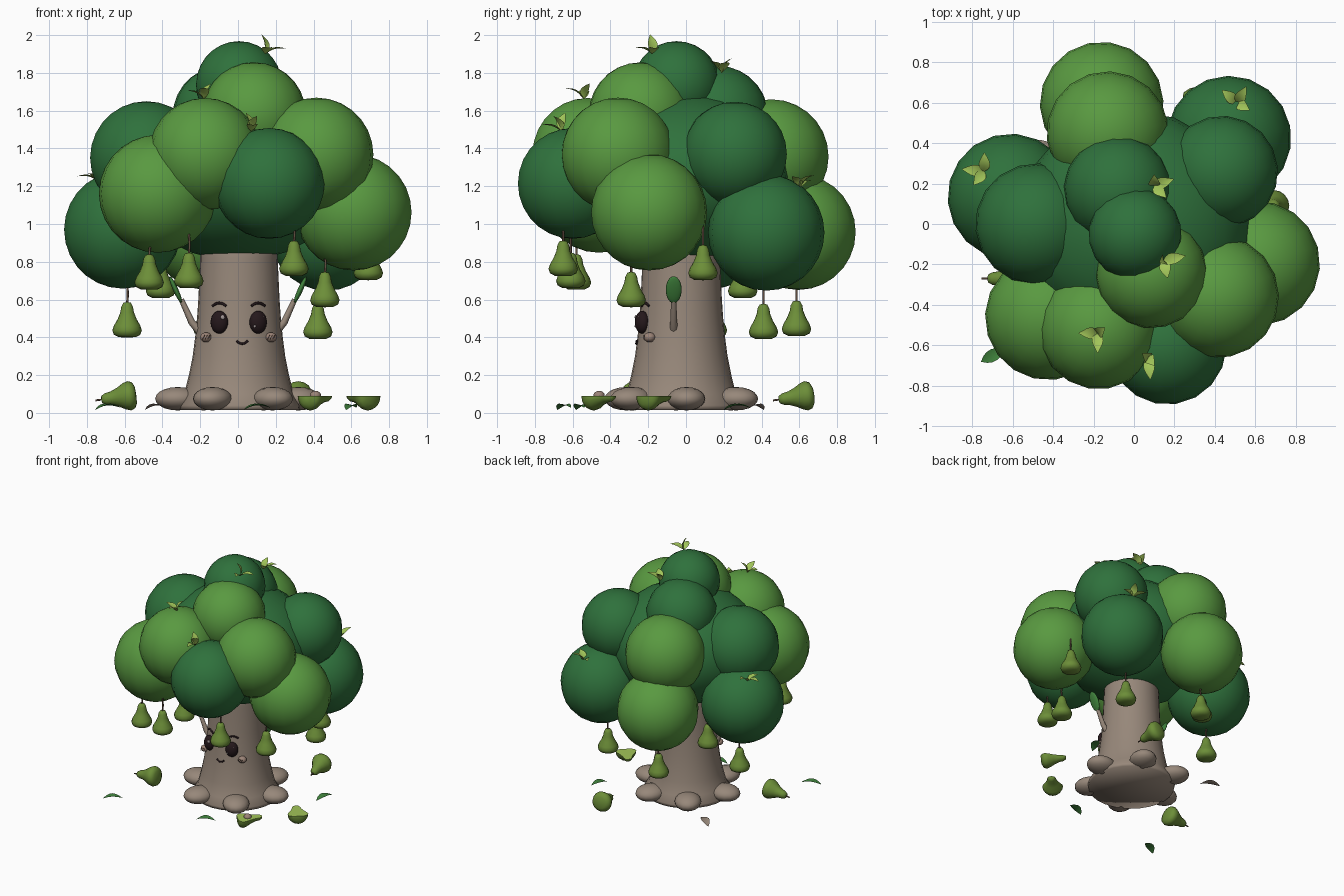
import bpy, bmesh, math
from mathutils import Vector, Matrix

if "Cube" in bpy.data.objects:
    bpy.data.objects.remove(bpy.data.objects["Cube"])


def material(name, r, g, b):
    m = bpy.data.materials.new(name)
    m.use_nodes = True
    m.diffuse_color = (r, g, b, 1)
    m.node_tree.nodes["Principled BSDF"].inputs["Base Color"].default_value = (r, g, b, 1)
    return m


DARK = material("dark foliage", 0.028, 0.165, 0.045)
LIGHT = material("light foliage", 0.10, 0.32, 0.052)
BARK = material("bark", 0.31, 0.245, 0.195)
PEAR = material("pear skin", 0.15, 0.27, 0.04)
SPROUT = material("fresh leaf and flesh", 0.36, 0.56, 0.10)
LEAF = material("leaf green", 0.05, 0.22, 0.045)
STEM = material("stem brown", 0.13, 0.08, 0.055)
INK = material("face dark", 0.018, 0.009, 0.011)
CHEEK = material("cheek", 0.33, 0.23, 0.185)
GLINT = material("eye glint", 0.35, 0.3, 0.3)


def finish(name, bm, mats, matrix=None):
    bmesh.ops.recalc_face_normals(bm, faces=bm.faces)
    if matrix:
        bmesh.ops.transform(bm, matrix=matrix, verts=bm.verts)
    me = bpy.data.meshes.new(name)
    bm.to_mesh(me)
    bm.free()
    for m in mats:
        me.materials.append(m)
    ob = bpy.data.objects.new(name, me)
    bpy.context.scene.collection.objects.link(ob)
    return ob


def place(loc, up=(0, 0, 1)):
    """Put a part at loc with its z axis along up."""
    rot = Vector(up).to_track_quat('Z', 'Y').to_matrix().to_4x4()
    return Matrix.Translation(loc) @ rot


def ball(name, loc, size, mat, up=(0, 0, 1), spin=0.0, seg=18, rings=14):
    bm = bmesh.new()
    bmesh.ops.create_uvsphere(bm, u_segments=seg, v_segments=rings, radius=1)
    for f in bm.faces:
        f.smooth = True
    turn = Matrix.Rotation(spin, 4, 'Z') @ Matrix.Diagonal((*size, 1))
    return finish(name, bm, [mat], place(loc, up) @ turn)


def lathe(profile, seg):
    """Revolve (radius, height) pairs around z."""
    bm = bmesh.new()
    verts = [bm.verts.new((r, 0, z)) for r, z in profile]
    edges = [bm.edges.new(p) for p in zip(verts, verts[1:])]
    bmesh.ops.spin(bm, geom=verts + edges, cent=(0, 0, 0), axis=(0, 0, 1),
                   angle=math.tau, steps=seg, use_duplicate=False)
    bmesh.ops.remove_doubles(bm, verts=bm.verts, dist=0.0005)
    for f in bm.faces:
        f.smooth = True
    return bm


def stroke(name, points, width, mat, tip=1.0):
    cu = bpy.data.curves.new(name, 'CURVE')
    cu.dimensions = '3D'
    cu.bevel_depth = width
    cu.bevel_resolution = 2
    cu.use_fill_caps = True
    sp = cu.splines.new('POLY')
    sp.points.add(len(points) - 1)
    for i, p in enumerate(points):
        sp.points[i].co = (*p, 1)
        sp.points[i].radius = 1 + (tip - 1) * i / (len(points) - 1)
    sp.use_smooth = True
    cu.materials.append(mat)
    ob = bpy.data.objects.new(name, cu)
    bpy.context.scene.collection.objects.link(ob)


def leaf(name, base, direction, length, width, mat):
    """Pointed leaf folded along its midrib, growing along direction."""
    bm = bmesh.new()
    rows = []
    for i in range(7):
        t = i / 6
        w = width / 2 * math.sin(math.pi * t ** 0.85) + 0.001
        sag = 0.12 * length * math.sin(math.pi * t)
        rows.append([bm.verts.new((s * w, sag + abs(s) * w * 0.3, t * length)) for s in (-1, 0, 1)])
    for a, b in zip(rows, rows[1:]):
        for j in (0, 1):
            bm.faces.new((a[j], a[j + 1], b[j + 1], b[j])).smooth = True
    finish(name, bm, [mat], place(base, direction))


# Foliage: a broad core and overlapping puffs (x, y, z, radius)
ball("foliage_core", (0, 0, 1.25), (0.58, 0.56, 0.445), DARK)
dark_puffs = [(-0.61, 0.135, 0.97, 0.312), (-0.485, 0, 1.35, 0.3), (0.165, -0.6, 1.215, 0.293),
              (0.005, -0.05, 1.738, 0.23), (-0.08, 0.17, 1.57, 0.267),
              (0.435, 0.258, 1.37, 0.277), (0.47, 0.425, 0.955, 0.308)]
light_puffs = [(0.612, -0.195, 1.062, 0.308), (0.415, -0.36, 1.367, 0.302), (-0.425, -0.46, 1.16, 0.312),
               (-0.175, -0.52, 1.37, 0.297), (0.085, -0.24, 1.58, 0.276),
               (-0.16, 0.595, 0.957, 0.306), (-0.13, 0.452, 1.357, 0.303)]
for label, puffs, mat in (("dark", dark_puffs, DARK), ("light", light_puffs, LIGHT)):
    for x, y, z, r in puffs:
        ball(label + "_foliage_puff", (x, y, z), (r, r, r), mat, spin=x * 3)

# Trunk with flared foot
TY = -0.025
trunk_profile = [(0, 0.015), (0.32, 0.015), (0.325, 0.04), (0.29, 0.1), (0.265, 0.2), (0.245, 0.3),
                 (0.232, 0.4), (0.222, 0.5), (0.215, 0.6), (0.205, 0.82), (0.2, 1.1), (0, 1.1)]
finish("trunk", lathe(trunk_profile, 28), [BARK], Matrix.Translation((0.005, TY, 0)))

# Root knobs around the foot
for k in range(6):
    a = math.radians(5 + 60 * k)
    ball("root", (0.32 * math.cos(a), TY + 0.32 * math.sin(a), 0.075),
         (0.12, 0.1, 0.062), BARK, spin=a, seg=16, rings=10)


def skin(x, z):
    """Front surface of the trunk at x, z."""
    for (r0, z0), (r1, z1) in zip(trunk_profile[1:], trunk_profile[2:]):
        if z0 <= z <= z1:
            r = r0 + (r1 - r0) * (z - z0) / (z1 - z0)
            return TY - math.sqrt(r * r - (x - 0.005) ** 2)


# Face and arms, mirrored
for s, side in ((1, "left"), (-1, "right")):
    ex, ez = 0.004 + 0.103 * s, 0.48
    ball(side + "_eye", (ex, skin(ex, ez) - 0.008, ez), (0.048, 0.036, 0.06), INK, spin=0.4 * s)
    for dx, dz, r in ((0.018, 0.026, 0.012), (-0.018, -0.022, 0.007)):
        ball(side + "_eye_glint", (ex + dx, skin(ex + dx, ez) - 0.034, ez + dz), (r, 0.006, r), GLINT, seg=10, rings=6)
    brow = []
    for i in range(7):
        t = i / 3 - 1
        x, z = ex + 0.036 * t, 0.582 - 0.016 * t * t
        brow.append((x, skin(x, z) - 0.002, z))
    stroke(side + "_brow", brow, 0.007, INK)
    cx = 0.003 + 0.172 * s
    cy = skin(cx, 0.4) - 0.01
    ball(side + "_cheek", (cx, cy, 0.4), (0.032, 0.032, 0.026), CHEEK, seg=14, rings=10)
    for d in (-0.011, 0.003, 0.017):
        stroke(side + "_cheek_mark", [(cx + d - 0.008, cy - 0.03, 0.39), (cx + d + 0.004, cy - 0.03, 0.412)], 0.002, STEM)
    shoulder, wrist = Vector((0.2 * s, -0.065, 0.43)), Vector((0.3 * s, -0.065, 0.6))
    stroke(side + "_arm", [shoulder, (0.245 * s, -0.065, 0.48), wrist], 0.023, BARK, tip=0.6)
    ball(side + "_hand_leaf", (0.33 * s, -0.065, 0.652), (0.014, 0.042, 0.078), LEAF, up=(0.45 * s, 0, 1),
         spin=math.pi / 2 if abs((Vector((0.45 * s, 0, 1)).to_track_quat('Z', 'Y') @ Vector((1, 0, 0))).y) > 0.7 else 0)
smile = []
for i in range(7):
    t = i / 3 - 1
    x, z = 0.022 + 0.03 * t, 0.366 + 0.016 * t * t
    smile.append((x, skin(x, z) - 0.002, z))
stroke("smile", smile, 0.006, INK)

# Hanging pears (x, y, top of the fruit)
pear_profile = [(0, 0), (0.02, -0.004), (0.031, -0.025), (0.036, -0.055), (0.05, -0.09), (0.07, -0.125),
                (0.078, -0.15), (0.07, -0.173), (0.045, -0.186), (0, -0.188)]
for x, y, z in [(-0.587, 0.14, 0.587), (-0.47, -0.58, 0.84), (-0.26, -0.61, 0.848), (0.296, -0.65, 0.912),
                (0.46, -0.29, 0.747), (0.423, 0.41, 0.578), (-0.41, 0.3, 0.795), (0.69, 0.09, 0.89),
                (-0.16, 0.585, 0.594)]:
    finish("hanging_pear", lathe(pear_profile, 16), [PEAR], Matrix.Translation((x, y, z)))
    stroke("pear_stem", [(x, y, z - 0.01), (x + 0.004, y, z + 0.04), (x, y, z + 0.1)], 0.006, STEM)

# Whole pears lying on the ground
for tip, up in (((-0.725, -0.27, 0.07), (-1, 0, -0.14)), ((0.34, 0.49, 0.07), (0.15, -1, -0.14))):
    finish("fallen_pear", lathe(pear_profile, 16), [PEAR], place(tip, up))
    d = Vector(up).normalized()
    stroke("fallen_stem", [tip, Vector(tip) + d * 0.03], 0.005, STEM)

# Halved pears with the cut face up
for x, y, turn in ((0.41, -0.46, 0.8), (0.66, -0.17, 2.3)):
    bm = lathe(pear_profile, 16)
    bmesh.ops.transform(bm, verts=bm.verts, matrix=Matrix.Rotation(math.pi / 2, 4, 'Y') @ Matrix.Translation((0, 0, 0.11)))
    geom = bm.verts[:] + bm.edges[:] + bm.faces[:]
    cut = bmesh.ops.bisect_plane(bm, geom=geom, plane_co=(0, 0, 0), plane_no=(0, 0, 1), clear_outer=True)
    rim = [e for e in cut["geom_cut"] if isinstance(e, bmesh.types.BMEdge)]
    for f in bmesh.ops.holes_fill(bm, edges=rim)["faces"]:
        f.material_index = 1
        f.smooth = False
        for e in f.edges:
            e.smooth = False
    finish("halved_pear", bm, [PEAR, SPROUT], Matrix.Translation((x, y, 0.09)) @ Matrix.Rotation(turn, 4, 'Z'))
    if x < 0.5:
        ball("pear_pit", (x, y, 0.092), (0.03, 0.03, 0.025), CHEEK, seg=12, rings=8)

# Fallen leaves
for x, y, a, mat in ((-0.69, -0.645, 0.5, LEAF), (0.1, -0.56, 0.3, LEAF),
                     (0.6, 0.27, 1.2, LEAF), (-0.43, 0.37, -0.6, BARK)):
    d = Vector((math.cos(a), math.sin(a), 0.08))
    leaf("fallen_leaf", Vector((x, y, 0.022)) - d * 0.075, d, 0.15, 0.06, mat)

# Sprouts on the canopy: root point and two or three leaf directions
sprouts = [((-0.74, 0.26, 1.225), [(-1, 0.1, 0.25), (0, 1, 0.5), (-0.4, -0.5, 0.3)]),
           ((0.51, 0.6, 1.19), [(0.4, 0.7, 0.6), (-0.6, 0.5, 0.3), (0.5, -0.3, 0.5)]),
           ((0.10, 0.19, 1.8), [(0.9, 0.3, 0.5), (0.3, -0.3, 0.3), (0, 0.7, 1)]),
           ((0.145, -0.18, 1.9), [(1, 0.2, 0.25), (-0.2, -0.1, 1), (0.2, -0.8, 0.3)]),
           ((-0.18, -0.54, 1.66), [(0, -1, 0.6), (-0.8, 0, 0.4), (0.4, 0.3, 0.9)]),
           ((0.07, -0.66, 1.49), [(0.1, -1, 0.3), (-0.3, 0.2, 1), (0.3, -0.4, 0.8)])]
for base, directions in sprouts:
    for i, d in enumerate(directions):
        leaf("sprout_leaf", base, d, 0.115 - 0.01 * i, 0.055, SPROUT)
